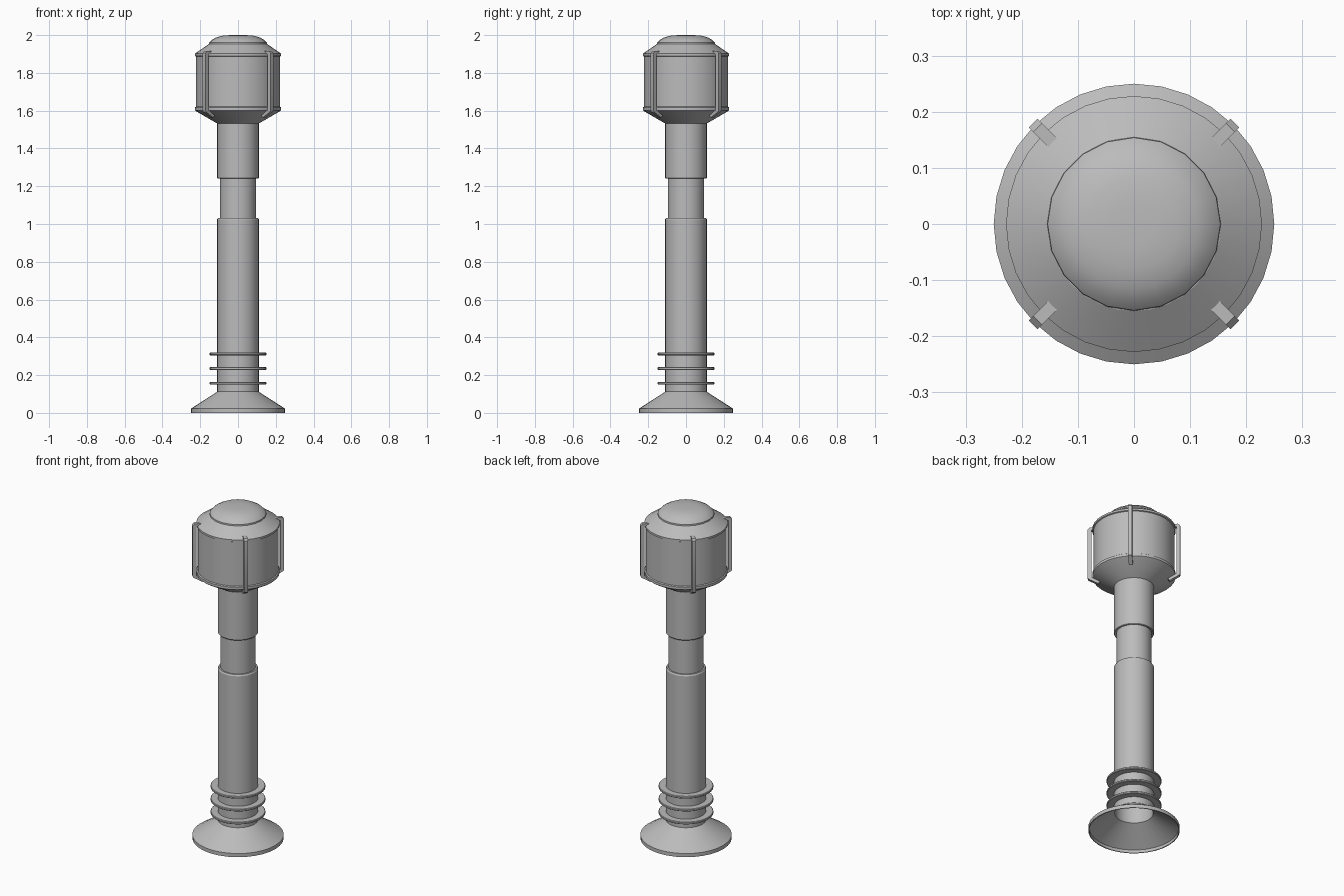
import bpy, bmesh, math
from mathutils import Matrix

if "Cube" in bpy.data.objects:
    bpy.data.objects.remove(bpy.data.objects["Cube"])

grey = bpy.data.materials.new("plain grey")
grey.diffuse_color = (0.5, 0.5, 0.5, 1)
grey.use_nodes = True
grey.node_tree.nodes["Principled BSDF"].inputs["Base Color"].default_value = grey.diffuse_color


def finish(name, bm, recalc=True):
    if recalc:
        bmesh.ops.recalc_face_normals(bm, faces=bm.faces)
    me = bpy.data.meshes.new(name)
    bm.to_mesh(me)
    bm.free()
    me.materials.append(grey)
    ob = bpy.data.objects.new(name, me)
    bpy.context.collection.objects.link(ob)
    bpy.ops.object.select_all(action='DESELECT')
    ob.select_set(True)
    bpy.context.view_layer.objects.active = ob
    bpy.ops.object.shade_smooth_by_angle(angle=math.radians(30))
    return ob


def lathe(name, profile, segs=32, closed=False):
    """Spin (radius, z) points round the z axis."""
    bm = bmesh.new()
    rings = []
    for r, z in profile:
        if r < 1e-6:
            rings.append([bm.verts.new((0, 0, z))] * segs)
        else:
            rings.append([bm.verts.new((r * math.cos(2 * math.pi * i / segs),
                                        r * math.sin(2 * math.pi * i / segs), z))
                          for i in range(segs)])
    pairs = list(zip(rings, rings[1:]))
    if closed:
        pairs.append((rings[-1], rings[0]))
    for a, b in pairs:
        for i in range(segs):
            j = (i + 1) % segs
            quad = list(dict.fromkeys((a[i], a[j], b[j], b[i])))
            bm.faces.new(quad)
    return finish(name, bm)


# Hollow flared foot
lathe("flared_base", [(0.25, 0), (0.25, 0.022), (0.11, 0.112), (0.105, 0.108),
                      (0.245, 0.018), (0.245, 0)], closed=True)
# Lower tube, open at the bottom, and its inner lining
lathe("lower_tube", [(0.105, 0.108), (0.11, 0.112), (0.11, 1.025), (0.105, 1.033),
                     (0.094, 1.033), (0.094, 1.02), (0.104, 1.015)], closed=True)
# Cooling rings round the lower tube
for n, z in enumerate((0.157, 0.235, 0.312)):
    lathe(f"ring_{n + 1}", [(0.105, z - 0.007), (0.147, z - 0.007), (0.15, z - 0.004),
                            (0.15, z + 0.004), (0.147, z + 0.007), (0.105, z + 0.007)],
          closed=True)
# Narrow neck and the sleeve above it
lathe("neck", [(0, 1.0), (0.096, 1.0), (0.096, 1.26), (0, 1.26)])
lathe("upper_sleeve", [(0.095, 1.245), (0.107, 1.24), (0.11, 1.244), (0.11, 1.54),
                       (0.095, 1.54)], closed=True)
# Head: lower cone, drum with a lip at each end, upper shoulder
lathe("head", [(0, 1.532), (0.11, 1.532), (0.222, 1.597), (0.228, 1.602), (0.228, 1.617),
               (0.222, 1.621), (0.222, 1.887), (0.228, 1.89), (0.228, 1.902),
               (0.155, 1.952), (0, 1.952)])
# Top dome
lathe("dome", [(0.155, 1.95), (0.154, 1.96), (0.14, 1.974), (0.115, 1.988),
               (0.08, 1.997), (0.04, 2.0), (0, 2.0)], segs=20)

# Four bent straps on the diagonals of the head
outline = [(0.2, 1.90), (0.2, 1.917), (0.243, 1.917), (0.254, 1.905), (0.254, 1.602),
           (0.25, 1.594), (0.196, 1.563), (0.187, 1.575), (0.233, 1.604), (0.233, 1.90)]
for k in range(4):
    bm = bmesh.new()
    w = 0.011
    face = bm.faces.new([bm.verts.new((r, -w, z)) for r, z in outline])
    ext = bmesh.ops.extrude_face_region(bm, geom=[face])
    bmesh.ops.translate(bm, vec=(0, 2 * w, 0),
                        verts=[v for v in ext["geom"] if isinstance(v, bmesh.types.BMVert)])
    if face.is_valid and len(bm.faces) == len(outline) + 1:
        bm.faces.new([v for v in face.verts])
    bmesh.ops.rotate(bm, verts=bm.verts, cent=(0, 0, 0),
                     matrix=Matrix.Rotation(math.radians(45 + 90 * k), 3, 'Z'))
    finish(f"strap_{k + 1}", bm)
